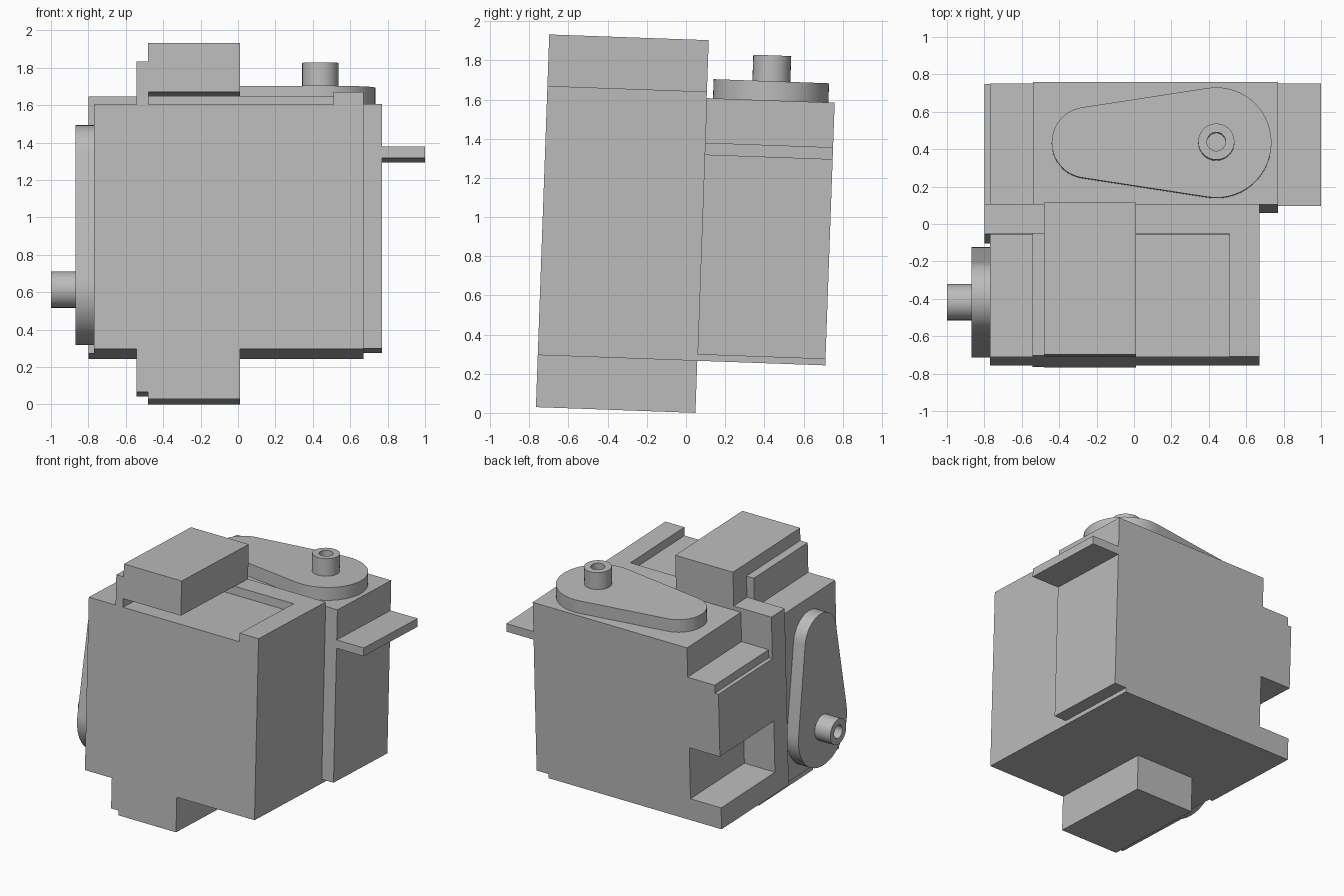
import bpy, bmesh, math
from mathutils import Matrix, Vector

cube = bpy.data.objects.get("Cube")
if cube:
    bpy.data.objects.remove(cube, do_unlink=True)

grey = bpy.data.materials.new("plain grey")
grey.use_nodes = True
grey.diffuse_color = (0.5, 0.5, 0.5, 1)
grey.node_tree.nodes["Principled BSDF"].inputs["Base Color"].default_value = grey.diffuse_color

# The whole assembly leans back slightly
LEAN = Matrix.Rotation(math.radians(-2.05), 4, 'X')


def finish(name, bm, frame=Matrix(), smooth=False):
    bmesh.ops.recalc_face_normals(bm, faces=bm.faces)
    mesh = bpy.data.meshes.new(name)
    bm.to_mesh(mesh)
    bm.free()
    mesh.materials.append(grey)
    ob = bpy.data.objects.new(name, mesh)
    bpy.context.collection.objects.link(ob)
    ob.matrix_world = LEAN @ frame
    if smooth:
        bpy.ops.object.select_all(action='DESELECT')
        ob.select_set(True)
        bpy.context.view_layer.objects.active = ob
        bpy.ops.object.shade_smooth_by_angle(angle=math.radians(35))


def box(name, x, y, z, frame=Matrix()):
    bm = bmesh.new()
    bmesh.ops.create_cube(bm, size=1)
    for v in bm.verts:
        v.co = [(a + b) / 2 + c * (b - a) for (a, b), c in zip((x, y, z), v.co)]
    finish(name, bm, frame)


def arc(cx, r, start, end, n):
    steps = [start + (end - start) * i / n for i in range(n + 1)]
    return [(cx + r * math.cos(a), r * math.sin(a)) for a in steps]


def horn(name, frame, big=0.295, small=0.19, reach=0.69, thick=0.098):
    # Tapered arm: two arcs joined by their common tangents
    t = math.acos((big - small) / reach)
    pts = arc(reach, small, -t, t, 20) + arc(0, big, t, 2 * math.pi - t, 28)
    bm = bmesh.new()
    face = bm.faces.new([bm.verts.new((x, y, 0)) for x, y in pts])
    top = bmesh.ops.extrude_face_region(bm, geom=[face])["geom"]
    for v in top:
        if isinstance(v, bmesh.types.BMVert):
            v.co.z = thick
    finish(name, bm, frame, True)


def hub(name, frame, low=0.098, high=0.23, outer=0.097, bore=0.05, n=32):
    # Hollow shaft: a square profile swept around the axis
    profile = [(bore, low), (outer, low), (outer, high), (bore, high)]
    bm = bmesh.new()
    rings = []
    for i in range(n):
        a = 2 * math.pi * i / n
        rings.append([bm.verts.new((r * math.cos(a), r * math.sin(a), z)) for r, z in profile])
    for i in range(n):
        p, q = rings[i], rings[(i + 1) % n]
        for j in range(4):
            k = (j + 1) % 4
            bm.faces.new((p[j], q[j], q[k], p[k]))
    finish(name, bm, frame, True)


def servo(label, origin, tail, shaft):
    # Local x points along the arm, local z along the output shaft
    x, z = Vector(tail), Vector(shaft)
    frame = Matrix.Translation(origin) @ Matrix((x, z.cross(x), z)).transposed().to_4x4()
    width = (-0.327, 0.327)
    box(label + "_motor_body", (-0.33, 0.98), width, (-1.31, 0), frame)
    for side, span in (("shaft", (-0.56, -0.33)), ("tail", (0.98, 1.21))):
        box(f"{label}_{side}_ear", span, width, (-0.291, -0.228), frame)
    horn(label + "_horn", frame)
    hub(label + "_hub", frame)


servo("rear", (0.44, 0.375, 1.61), (-1, 0, 0), (0, 0, 1))
servo("front", (-0.77, -0.44, 0.598), (0, 0, 1), (-1, 0, 0))

# Bracket around the front motor
FRONT, MID, BACK, REAR = -0.767, -0.113, 0.048, 0.702
LOW, HIGH = 0.268, 1.643
box("dividing_wall", (-0.8, 0.67), (MID, BACK), (LOW, HIGH))
box("end_wall", (0.54, 0.67), (FRONT, MID), (LOW, HIGH))
box("end_wall_lip", (0.51, 0.54), (FRONT, MID), (1.578, HIGH))
box("upper_block", (-0.48, 0.01), (FRONT, BACK), (HIGH, 1.906))
box("lower_block", (-0.48, 0.01), (FRONT, BACK), (0.002, LOW))

# Bracket around the rear motor, with an open notch in its side post
box("rear_floor", (-0.54, 0.67), (BACK, REAR), (LOW, 0.3))
box("side_post_foot", (-0.8, -0.54), (BACK, REAR), (LOW, 0.435))
box("side_post", (-0.8, -0.54), (BACK, REAR), (0.833, 1.319))
